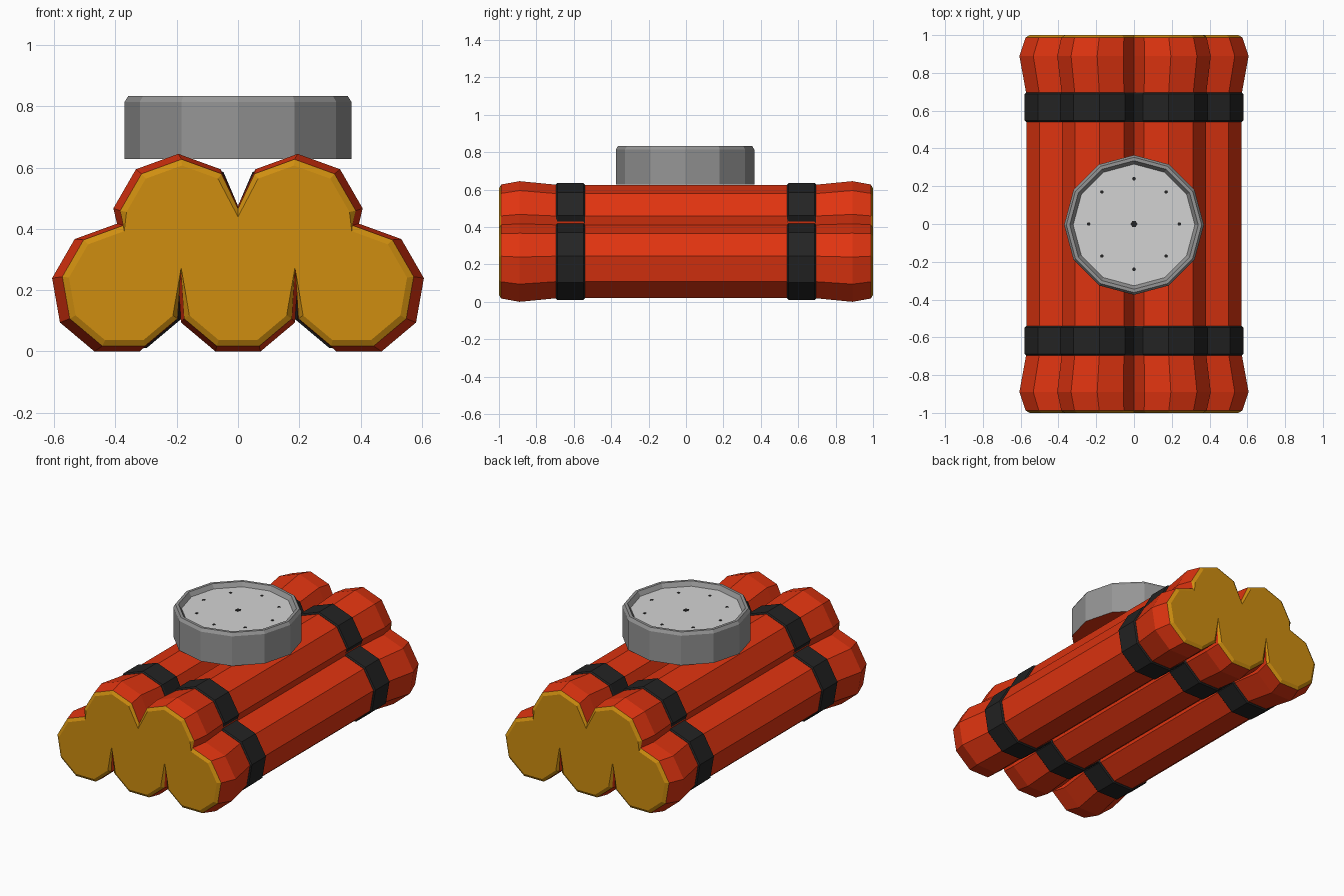
import bpy, bmesh, math

if "Cube" in bpy.data.objects:
    bpy.data.objects.remove(bpy.data.objects["Cube"])

def material(name, rgb):
    m = bpy.data.materials.new(name)
    m.diffuse_color = (*rgb, 1)
    m.use_nodes = True
    m.node_tree.nodes["Principled BSDF"].inputs["Base Color"].default_value = m.diffuse_color
    return m

RED = material("red wrapper", (0.74, 0.034, 0.005))
ORANGE = material("orange powder", (0.62, 0.27, 0.005))
BLACK = material("black tape", (0.017, 0.017, 0.017))
GREY = material("grey metal", (0.30, 0.30, 0.30))
WHITE = material("pale dial", (0.65, 0.65, 0.65))

def loft(name, rings, mats, side_mats, cap_mats):
    """Skin a stack of equal-length point rings and close both ends."""
    bm = bmesh.new()
    loops = [[bm.verts.new(p) for p in ring] for ring in rings]
    n = len(loops[0])
    for a, b, mi in zip(loops, loops[1:], side_mats):
        for i in range(n):
            j = (i + 1) % n
            bm.faces.new((a[i], a[j], b[j], b[i])).material_index = mi
    bm.faces.new(loops[0][::-1]).material_index = cap_mats[0]
    bm.faces.new(loops[-1]).material_index = cap_mats[1]
    bmesh.ops.recalc_face_normals(bm, faces=bm.faces)
    me = bpy.data.meshes.new(name)
    bm.to_mesh(me)
    bm.free()
    for m in mats:
        me.materials.append(m)
    ob = bpy.data.objects.new(name, me)
    bpy.context.collection.objects.link(ob)
    return ob

# Outline of five nine-sided sticks: three below, two above
def bundle(y, r, scale, notch=0.475):
    sticks = [((0.195, 0.43), (130, 90, 50, 10)),
              ((0.395, 0.202), (90, 50, 10, -30, -70, -110, -150)),
              ((0.0, 0.202), (-30, -70))]
    half = []
    for k, ((cx, cz), angles) in enumerate(sticks):
        if k == 2:
            half.append((0.1975, 0.27))      # slit between lower sticks
        half += [(cx + r * math.cos(math.radians(a)),
                  cz + r * math.sin(math.radians(a))) for a in angles]
    pts = [(0, notch)] + half + [(-x, z) for x, z in reversed(half)]
    return [(x * scale, y, 0.322 + (z - 0.322) * scale) for x, z in pts]

# Stick bundle with flared ends and chamfered orange caps
R = 0.215
stations = [(1.0, 0.195, 0.94, 0.447), (0.988, R, 0.945, 0.475),
            (0.89, R, 1.0, 0.475), (0.69, R, 0.94, 0.475)]
rings = [bundle(-y, r, s, n) for y, r, s, n in stations]
rings += [bundle(y, r, s, n) for y, r, s, n in reversed(stations)]
loft("stick_bundle", rings, [RED, ORANGE], [1, 0, 0, 0, 0, 0, 1], [1, 1])

# Tape bands following the sticks
for name, c in (("front_tape", -0.618), ("back_tape", 0.618)):
    loft(name, [bundle(c + dy, r, 0.94, 0.485) for dy, r in
                ((-0.077, 0.217), (-0.07, 0.225), (0.07, 0.225), (0.077, 0.217))],
         [BLACK], [0, 0, 0], [0, 0])

# Timer case: twelve-sided drum with chamfered rim and sunken dial
def circle(r, z, cx=0, cy=-0.005, n=12):
    return [(cx + r * math.cos(2 * math.pi * i / n),
             cy + r * math.sin(2 * math.pi * i / n), z) for i in range(n)]

loft("timer_case",
     [circle(0.37, 0.628), circle(0.37, 0.815), circle(0.358, 0.834),
      circle(0.34, 0.834), circle(0.322, 0.808)],
     [GREY, WHITE, RED], [0, 0, 0, 0], [2, 1])

# Dial marks and hub
marks = [(0, 0, 0.018)] + [(0.24 * math.cos(i * math.pi / 4),
                           0.24 * math.sin(i * math.pi / 4), 0.010) for i in range(8)]
for i, (x, y, r) in enumerate(marks):
    loft("dial_hub" if i == 0 else f"dial_mark_{i}",
         [circle(r, 0.807, x, y, 6), circle(r, 0.810, x, y, 6)],
         [BLACK], [0], [0, 0])
